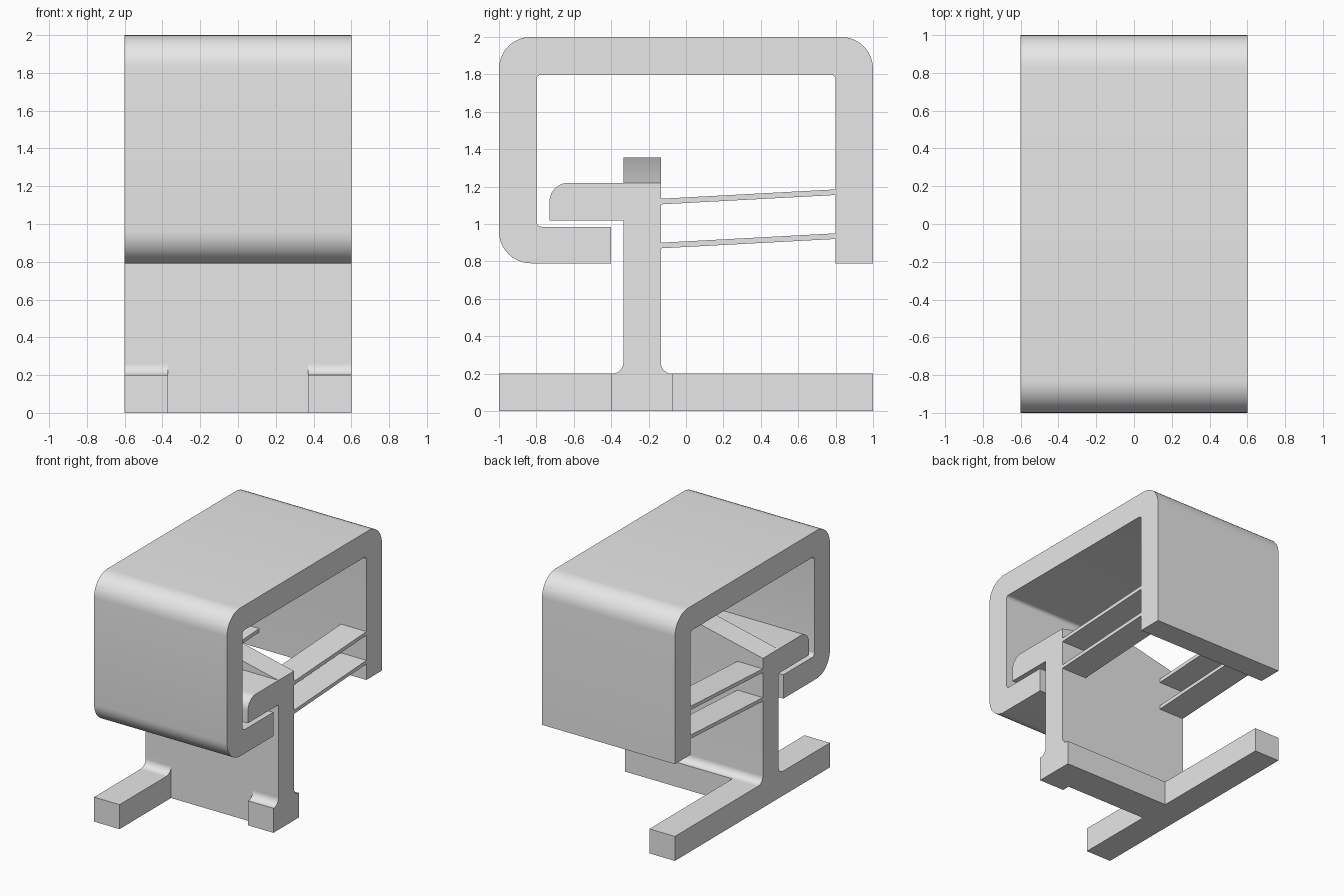
import bpy, bmesh, math
from mathutils import Vector

cube = bpy.data.objects.get("Cube")
if cube:
    bpy.data.objects.remove(cube, do_unlink=True)

grey = bpy.data.materials.new("light_grey")
grey.use_nodes = True
grey.diffuse_color = (0.8, 0.8, 0.8, 1)
grey.node_tree.nodes["Principled BSDF"].inputs["Base Color"].default_value = grey.diffuse_color


def rounded(corners, steps=10):
    """Turn (u, v, radius) right-angled corners into an outline with arcs."""
    out = []
    for i, (u, v, r) in enumerate(corners):
        p = Vector((u, v))
        if r == 0:
            out.append(p)
            continue
        a = (Vector(corners[i - 1][:2]) - p).normalized() * r
        b = (Vector(corners[(i + 1) % len(corners)][:2]) - p).normalized() * r
        for k in range(steps + 1):
            t = k / steps * math.pi / 2
            out.append(p + a * (1 - math.sin(t)) + b * (1 - math.cos(t)))
    return out


def prism(name, outline, lo, hi, axis="x"):
    """Extrude a (y, z) outline along x, or an (x, z) outline along y."""
    bm = bmesh.new()
    verts = [bm.verts.new((lo, u, v) if axis == "x" else (u, lo, v)) for u, v in outline]
    face = bm.faces.new(verts)
    grown = bmesh.ops.extrude_face_region(bm, geom=[face])["geom"]
    shift = (hi - lo, 0, 0) if axis == "x" else (0, hi - lo, 0)
    bmesh.ops.translate(bm, vec=shift, verts=[g for g in grown if isinstance(g, bmesh.types.BMVert)])
    bmesh.ops.recalc_face_normals(bm, faces=bm.faces)
    mesh = bpy.data.meshes.new(name)
    bm.to_mesh(mesh)
    bm.free()
    mesh.materials.append(grey)
    obj = bpy.data.objects.new(name, mesh)
    bpy.context.collection.objects.link(obj)
    bpy.ops.object.select_all(action="DESELECT")
    obj.select_set(True)
    bpy.context.view_layer.objects.active = obj
    bpy.ops.object.shade_smooth_by_angle(angle=math.radians(30))
    return obj


def box(y0, y1, z0, z1):
    return [(y0, z0), (y1, z0), (y1, z1), (y0, z1)]


W, INNER = 0.6, 0.37            # half width, inner side of the feet
FRONT, BACK = -0.335, -0.135    # faces of the upright wall
LIP, TOP = 0.79, 1.22

# Outer hooked cover
prism("cover", rounded([
    (-0.4, LIP, 0), (-0.4, 0.985, 0), (-0.8, 0.985, 0.03), (-0.8, 1.8, 0.03),
    (0.8, 1.8, 0.03), (0.8, LIP, 0), (1, LIP, 0), (1, 2, 0.17),
    (-1, 2, 0.17), (-1, LIP, 0.17)]), -W, W)

# Upright wall with its catch and rear foot strip
prism("upright", rounded([
    (FRONT, 0, 0), (-0.07, 0, 0), (-0.07, 0.2, 0), (BACK, 0.2, 0.06),
    (BACK, TOP, 0), (-0.73, TOP, 0.1), (-0.73, 1.02, 0), (FRONT, 1.02, 0)]), -W, W)

# Peaked ridge on top of the wall
prism("ridge", [(-W, TOP), (W, TOP), (0, 1.355)], FRONT, BACK, "y")

# Parts repeated at both ends
for side, x0, x1 in (("right", -W, -INNER), ("left", INNER, W)):
    prism(side + "_front_foot", rounded([
        (-0.4, 0, 0), (-0.4, 0.2, 0), (FRONT, 0.2, 0.06),
        (FRONT, 0.3, 0), (FRONT, 0, 0)]), x0, x1)
    for level, z in (("lower", 0.87), ("upper", 1.105)):
        prism(f"{side}_{level}_spring", [
            (BACK, z), (0.8, z + 0.05), (0.8, z + 0.08), (BACK, z + 0.03)], x0, x1)

# Long rail on one end only
prism("front_rail", box(-1, -0.4, 0, 0.2), -W, -INNER)
prism("rear_rail", box(-0.07, 1, 0, 0.2), -W, -INNER)
